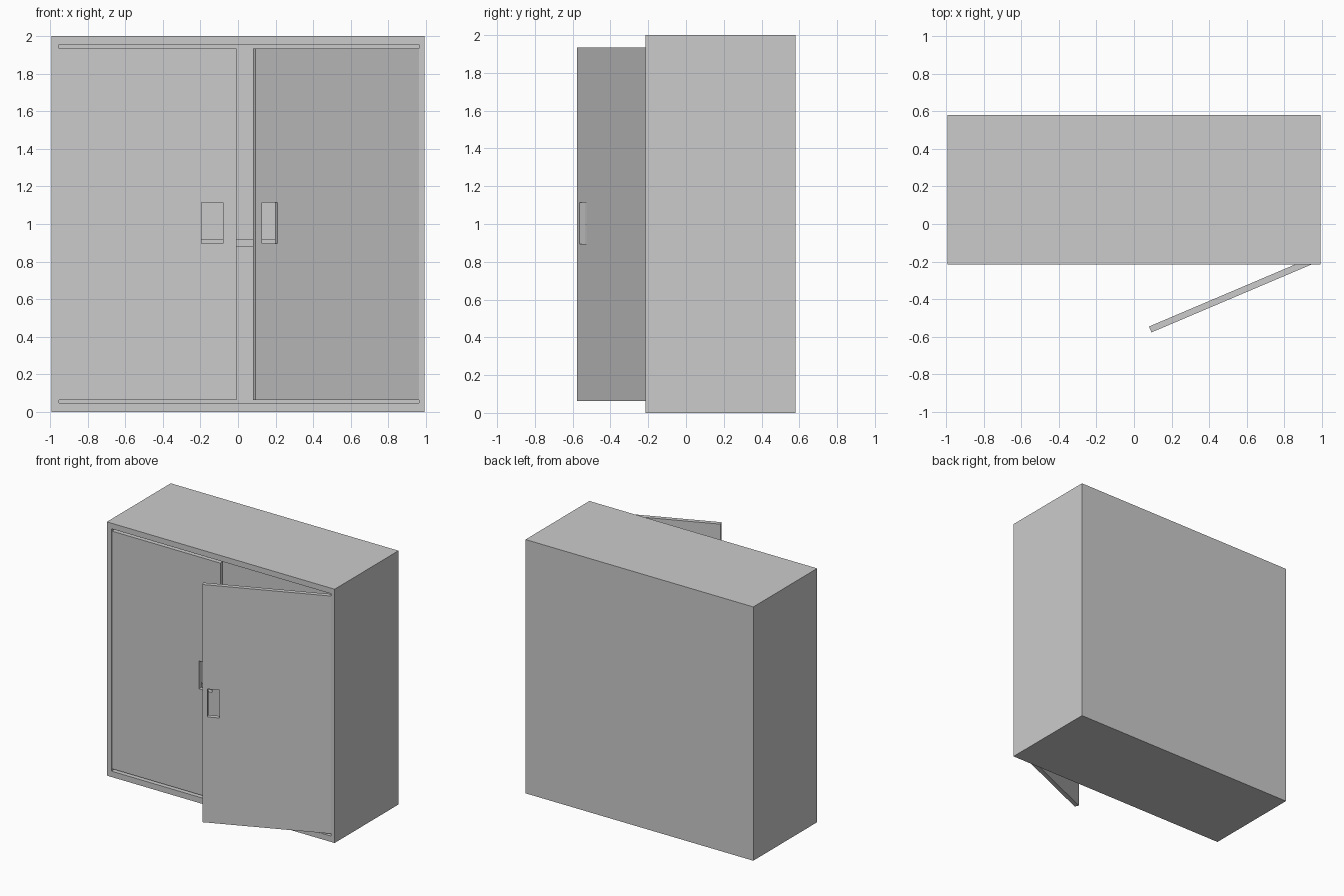
import bpy
import bmesh
import math

if "Cube" in bpy.data.objects:
    bpy.data.objects.remove(bpy.data.objects["Cube"])


def panel_with_opening(name, outer, inner, y0, y1, pocket=None):
    """Rectangular slab facing -y with a rectangular opening.
    Rects are (x0, x1, z0, z1). The opening goes through, or stops at y = pocket."""
    bm = bmesh.new()

    def loop(rect, y):
        xa, xb, za, zb = rect
        return [bm.verts.new((x, y, z)) for x, z in ((xa, za), (xb, za), (xb, zb), (xa, zb))]

    def bridge(a, b):
        for i in range(4):
            j = (i + 1) % 4
            bm.faces.new((a[i], a[j], b[j], b[i]))

    front, back = loop(outer, y0), loop(outer, y1)
    rim = loop(inner, y0)
    floor = loop(inner, y1 if pocket is None else pocket)
    bridge(front, rim)
    bridge(front, back)
    bridge(rim, floor)
    if pocket is None:
        bridge(back, floor)
    else:
        bm.faces.new(back)
        bm.faces.new(floor)
    bmesh.ops.recalc_face_normals(bm, faces=bm.faces[:])
    mesh = bpy.data.meshes.new(name)
    bm.to_mesh(mesh)
    bm.free()
    ob = bpy.data.objects.new(name, mesh)
    bpy.context.collection.objects.link(ob)
    return ob


def box(name, x0, x1, y0, y1, z0, z1):
    bpy.ops.mesh.primitive_cube_add(
        size=1, location=((x0 + x1) / 2, (y0 + y1) / 2, (z0 + z1) / 2))
    ob = bpy.context.object
    ob.name = name
    ob.scale = (x1 - x0, y1 - y0, z1 - z0)
    return ob


FRONT, BACK = -0.215, 0.58      # carcass depth
LEFT, RIGHT = -0.953, 0.963     # front opening
DOOR_Z = (0.062, 1.935)
GRIP_Z = (0.895, 1.115)
THICK = 0.034
HINGE_Y = -0.208

# Hollow carcass, open at the front
panel_with_opening("cabinet_body", (-0.993, 0.993, 0, 2),
                   (LEFT, RIGHT, 0.046, 1.956), FRONT, BACK, pocket=0.54)

# Inner shelf behind the doors
box("shelf", LEFT, RIGHT, -0.165, 0.54, 0.88, 0.92)

# Closed left door with a cut-out grip
panel_with_opening("left_door", (LEFT, -0.008, *DOOR_Z), (-0.195, -0.08, *GRIP_Z),
                   HINGE_Y, HINGE_Y + THICK)

# Right door, modelled from its hinge edge and swung open
right_door = panel_with_opening("right_door", (-0.945, 0, *DOOR_Z),
                                (-0.908, -0.819, *GRIP_Z), 0, THICK)
right_door.location = (RIGHT, HINGE_Y, 0)
right_door.rotation_euler.z = math.radians(23)
